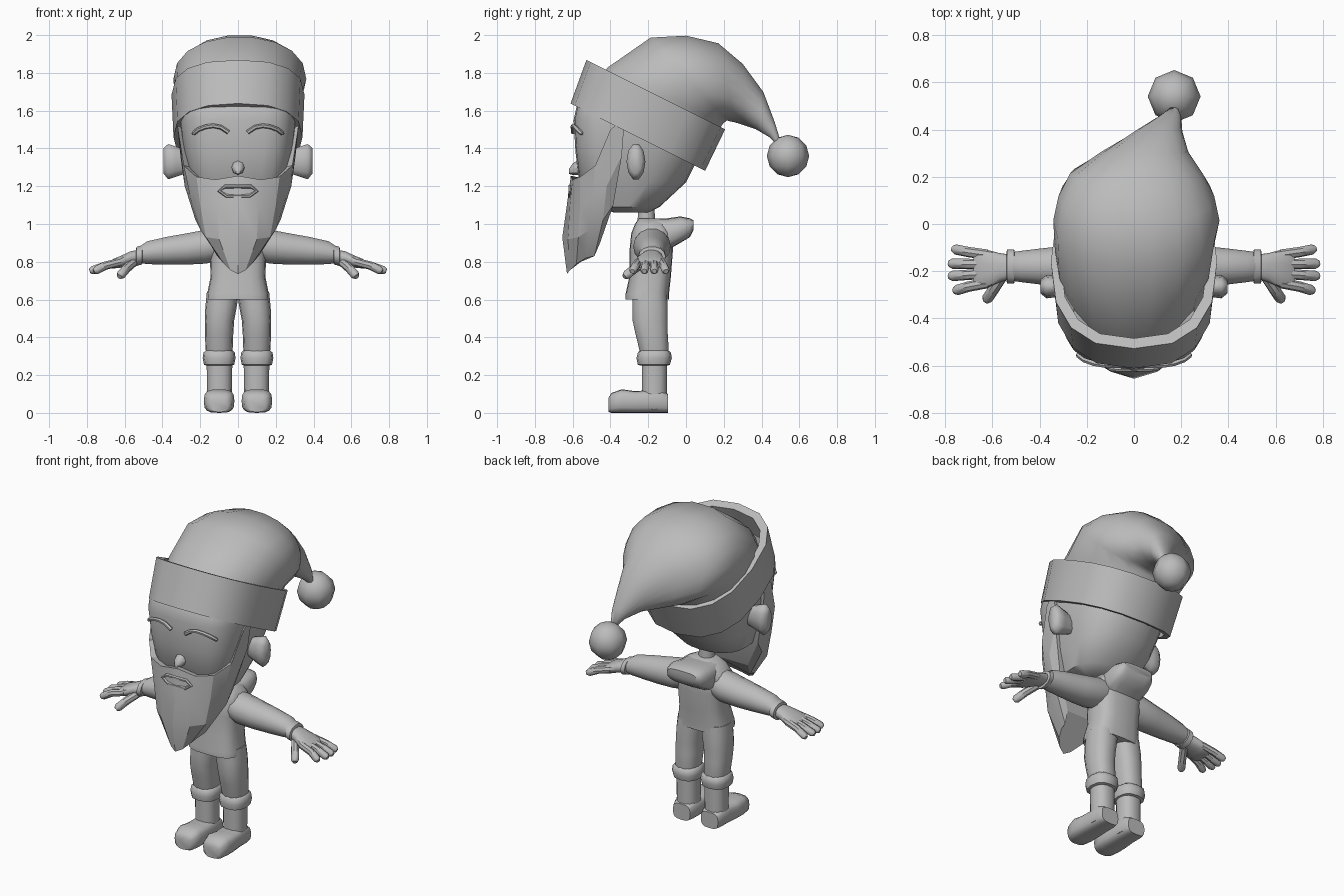
import bpy, bmesh, math
from mathutils import Vector as V

cube = bpy.data.objects.get("Cube")
if cube:
    bpy.data.objects.remove(cube, do_unlink=True)

grey = bpy.data.materials.new("plain grey")
grey.use_nodes = True
colour = (0.5, 0.5, 0.5, 1)
grey.diffuse_color = colour
grey.node_tree.nodes["Principled BSDF"].inputs["Base Color"].default_value = colour


def finish(name, bm, mirror=False, angle=40):
    bmesh.ops.recalc_face_normals(bm, faces=bm.faces)
    mesh = bpy.data.meshes.new(name)
    bm.to_mesh(mesh)
    bm.free()
    ob = bpy.data.objects.new(name, mesh)
    bpy.context.collection.objects.link(ob)
    mesh.materials.append(grey)
    bpy.ops.object.select_all(action="DESELECT")
    ob.select_set(True)
    bpy.context.view_layer.objects.active = ob
    bpy.ops.object.shade_smooth_by_angle(angle=math.radians(angle))
    if mirror:
        mod = ob.modifiers.new("mirror", "MIRROR")
        mod.use_mirror_merge = False
    return ob


def skin(name, rings, caps=(True, True), closed=False, **kw):
    """Join rings of points into a surface."""
    bm = bmesh.new()
    rows = [[bm.verts.new(p) for p in ring] for ring in rings]
    n = len(rows[0])
    pairs = list(zip(rows, rows[1:]))
    if closed:
        pairs.append((rows[-1], rows[0]))
    for a, b in pairs:
        for i in range(n):
            j = (i + 1) % n
            bm.faces.new((a[i], a[j], b[j], b[i]))
    if not closed:
        for row, cap in ((rows[0], caps[0]), (rows[-1], caps[1])):
            if cap:
                bm.faces.new(row)
    return finish(name, bm, **kw)


def oval(centre, u, v, count=16, n=2, back=None):
    """Rounded outline with half axes u and v; 'back' rounds the +v half."""
    pts = []
    for i in range(count):
        a = 2 * math.pi * i / count
        c, s = math.cos(a), math.sin(a)
        e = 2 / (back if back and s > 0 else n)
        pts.append(V(centre) + V(u) * math.copysign(abs(c) ** e, c)
                   + V(v) * math.copysign(abs(s) ** e, s))
    return pts


def stack(name, rows, count=16, n=2, back=None, **kw):
    """Horizontal sections: z, x centre, half width, front y, back y."""
    rings = [oval((x, (f + b) / 2, z), (w, 0, 0), (0, (b - f) / 2, 0), count, n, back)
             for z, x, w, f, b in rows]
    return skin(name, rings, **kw)


def depth(name, rows, count=16, n=2, **kw):
    """Sections along y: y, x centre, half width, bottom z, top z."""
    rings = [oval((x, y, (lo + hi) / 2), (w, 0, 0), (0, 0, (hi - lo) / 2), count, n)
             for y, x, w, lo, hi in rows]
    return skin(name, rings, **kw)


def sideways(name, rows, count=14, n=2, **kw):
    """Sections along x: x, y centre, z centre, half depth, half height."""
    rings = [oval((x, y, z), (0, d, 0), (0, 0, h), count, n) for x, y, z, d, h in rows]
    return skin(name, rings, **kw)


def tube(name, pts, r, count=8, tip=True, closed=False, **kw):
    """Round tube along points, optionally with rounded ends."""
    pts = [V(p) for p in pts]
    rings = []
    last = len(pts) - 1
    for i, p in enumerate(pts):
        if closed:
            d = pts[(i + 1) % len(pts)] - pts[i - 1]
        else:
            d = pts[min(i + 1, last)] - pts[max(i - 1, 0)]
        d.normalize()
        side = d.cross(V((0, 1, 0.1))).normalized()
        up = d.cross(side)
        rings.append(oval(p, side * r, up * r, count))
        if tip and i == last:
            rings.append(oval(p + d * r * 0.7, side * r * 0.6, up * r * 0.6, count))
    return skin(name, rings, closed=closed, **kw)


# Head and neck
stack("head", [(1.06, 0, .1, -.38, -.2), (1.09, 0, .2, -.47, -.14), (1.22, 0, .25, -.565, 0),
               (1.38, 0, .29, -.585, .08), (1.55, 0, .31, -.595, .1), (1.64, 0, .3, -.575, .08),
               (1.72, 0, .26, -.5, 0)], 24, 3.6, 2.3, angle=50)
stack("neck", [(.98, 0, .05, -.26, -.16), (1.1, 0, .045, -.255, -.165)], 10)
sideways("ear", [(.26, -.26, 1.33, .03, .06), (.33, -.265, 1.33, .045, .085),
                 (.37, -.265, 1.33, .05, .098), (.395, -.265, 1.335, .03, .07)],
         10, mirror=True, angle=60)

# Closed eyes, nose and mouth
tube("closed_eye", [(.05, -.598, 1.485), (.09, -.6, 1.512), (.13, -.597, 1.52),
                    (.17, -.59, 1.515), (.21, -.575, 1.5), (.235, -.555, 1.48)], .012, 6, mirror=True)
depth("nose", [(-.57, 0, .035, 1.26, 1.34), (-.6, 0, .03, 1.26, 1.32),
               (-.62, 0, .012, 1.265, 1.29)], 8)
mouth = [(.1, 1.175), (.07, 1.198), (-.07, 1.198), (-.1, 1.175), (-.06, 1.148), (.06, 1.148)]
tube("mouth", [(x, -.622 + abs(x) * .1, z) for x, z in mouth], .01, 6, tip=False, closed=True)

# Beard: four half outlines from whisker line to tip, mirrored into closed rings
whisker = [(0, -.61, 1.255), (.12, -.6, 1.235), (.22, -.56, 1.25), (.288, -.48, 1.31),
           (.318, -.4, 1.5), (.325, -.325, 1.56)]
jaw = [(0, -.628, 1.12), (.11, -.615, 1.1), (.2, -.56, 1.1), (.25, -.5, 1.13),
       (.282, -.42, 1.2), (.305, -.34, 1.36)]
chin = [(0, -.655, .93), (.1, -.625, .92), (.17, -.57, .93), (.2, -.51, .97),
        (.225, -.44, 1.02), (.235, -.385, 1.1)]
tip = [(0, -.63, .735), (.04, -.615, .755), (.075, -.58, .79), (.1, -.53, .82),
       (.11, -.485, .83), (.115, -.455, .9)]
lip = [(x * .85, y + .05, z - .01) for x, y, z in whisker]
skin("beard", [half + [(-x, y, z) for x, y, z in half[:0:-1]]
               for half in (lip, whisker, jaw, chin, tip)], caps=(False, True), angle=22)

# Hat band: tilted hollow ring
slope = V((0, .36, -.18))
low, high = V((0, -.255, 1.46)), V((0, -.16, 1.685))
band = [oval(c, (.345 * k, 0, 0), slope * k, 16, 2.5)
        for c, k in ((low, .9), (low, .99), (high, 1.02), (high, .9))]
skin("hat_band", band, closed=True, angle=30)

# Hat: drooping cone, each section given by upper y z, lower y z, x centre, half width
sections = [(-.5, 1.74, .14, 1.42, 0, .31), (-.42, 1.83, .2, 1.53, 0, .335),
            (-.19, 1.99, .22, 1.545, .01, .352), (0, 2, .235, 1.54, .01, .33),
            (.17, 1.96, .26, 1.535, .01, .28), (.3, 1.85, .31, 1.52, .045, .185),
            (.41, 1.7, .37, 1.5, .105, .1), (.47, 1.54, .44, 1.46, .155, .045),
            (.5, 1.44, .48, 1.42, .17, .015)]
rings = []
for ay, az, by, bz, x, w in sections:
    a, b = V((x, ay, az)), V((x, by, bz))
    rings.append(oval((a + b) / 2, (w, 0, 0), (a - b) / 2, 18, 2.2))
skin("hat", rings, angle=60)
bm = bmesh.new()
bmesh.ops.create_uvsphere(bm, u_segments=8, v_segments=6, radius=.112)
bmesh.ops.translate(bm, verts=bm.verts, vec=(.17, .54, 1.36))
finish("hat_pompom", bm, angle=60)

# Tunic with flared hem, and hood hanging behind
stack("tunic", [(.6, 0, .165, -.32, -.09), (.63, 0, .163, -.32, -.09), (.72, 0, .145, -.3, -.08),
                (.85, 0, .15, -.3, -.07), (.95, 0, .165, -.29, -.07), (1, 0, .13, -.27, -.09),
                (1.03, 0, .07, -.25, -.13)], 20, 3)
depth("hood", [(-.22, 0, .11, .9, 1.03), (-.1, 0, .135, .86, 1.03), (-.03, 0, .135, .9, 1.04),
               (.02, 0, .12, .93, 1.03), (.04, 0, .1, .97, 1.02)], 16, 3.2)

# Arms, wrist cuffs and hands
sideways("sleeve", [(.08, -.18, .9, .09, .09), (.17, -.18, .88, .1, .092), (.27, -.18, .868, .09, .085),
                    (.38, -.18, .858, .078, .075), (.48, -.18, .848, .066, .062),
                    (.52, -.18, .838, .06, .045)], mirror=True)
sideways("wrist_cuff", [(.505, -.18, .837, .062, .042), (.508, -.18, .837, .072, .052),
                        (.537, -.18, .828, .072, .052), (.54, -.18, .828, .062, .042)], mirror=True)
sideways("palm", [(.52, -.18, .83, .05, .036), (.57, -.185, .82, .062, .036),
                  (.62, -.19, .8, .08, .032), (.66, -.19, .79, .085, .026),
                  (.68, -.19, .782, .075, .018)], n=2.4, mirror=True)
fingers = {"little_finger": (-.13, -.108, .755), "ring_finger": (-.17, -.168, .77),
           "middle_finger": (-.21, -.22, .77), "index_finger": (-.25, -.28, .75)}
for name, (y0, y1, x1) in fingers.items():
    tube(name, [(.62, y0, .8), (.7, (y0 + y1) / 2, .78), (x1, y1, .755)], .022, mirror=True)
tube("thumb", [(.55, -.21, .8), (.59, -.27, .765), (.62, -.315, .73)], .024, mirror=True)

# Legs, fur cuffs and boots
stack("trouser_leg", [(.28, .1, .062, -.235, -.1), (.34, .1, .072, -.25, -.09),
                      (.42, .1, .075, -.27, -.095), (.49, .098, .078, -.285, -.095),
                      (.56, .09, .083, -.285, -.095), (.64, .08, .085, -.285, -.1)],
      14, 2.4, mirror=True)
stack("boot_fur_cuff", [(.25, .1, .065, -.24, -.1), (.255, .1, .08, -.255, -.085),
                        (.29, .1, .087, -.262, -.075), (.32, .1, .083, -.255, -.08),
                        (.335, .1, .065, -.24, -.1)], 12, 2.6, mirror=True, angle=50)
stack("boot_shaft", [(.02, .098, .068, -.235, -.1), (.12, .098, .066, -.235, -.1),
                     (.27, .098, .068, -.235, -.1)], 14, 2.4, mirror=True)
depth("boot_foot", [(-.41, .1, .045, .005, .08), (-.395, .1, .068, 0, .105), (-.34, .1, .081, 0, .125),
                    (-.27, .1, .078, 0, .115), (-.2, .098, .072, 0, .12), (-.13, .098, .072, 0, .12),
                    (-.095, .098, .06, 0, .1)], 16, 3.2, mirror=True, angle=45)
